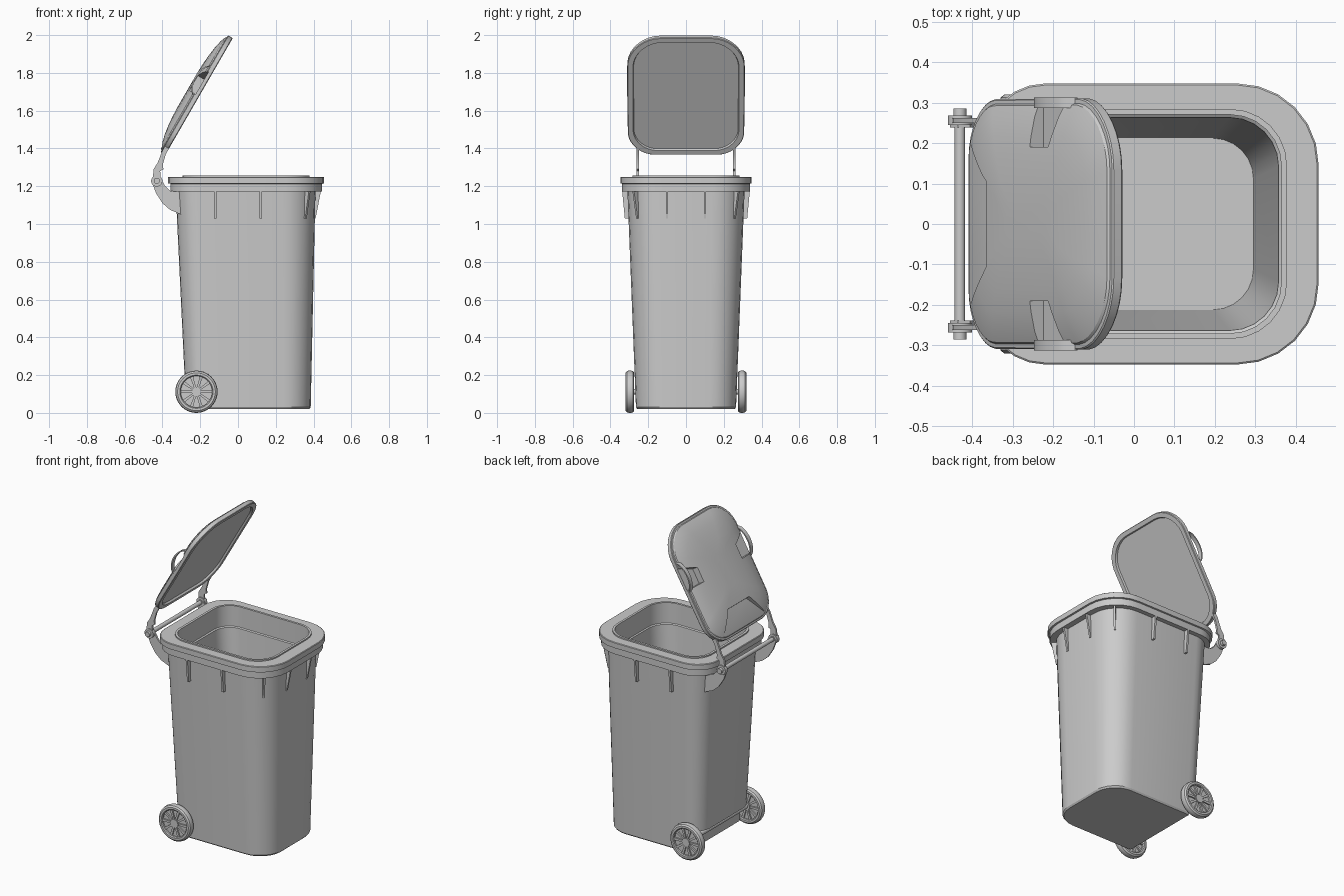
import bpy, bmesh, math
from mathutils import Matrix, Vector

if "Cube" in bpy.data.objects:
    bpy.data.objects.remove(bpy.data.objects["Cube"])


def make(name, verts, faces, mat=None):
    me = bpy.data.meshes.new(name)
    me.from_pydata([tuple(v) for v in verts], [], faces)
    bm = bmesh.new()
    bm.from_mesh(me)
    bmesh.ops.recalc_face_normals(bm, faces=bm.faces)
    if mat:
        bm.transform(mat)
    bm.to_mesh(me)
    bm.free()
    ob = bpy.data.objects.new(name, me)
    bpy.context.collection.objects.link(ob)
    return ob


def rounded(x0, x1, hy, rf, rb, z, n=6):
    """Rounded rectangle loop with its own front and back corner radii."""
    out = []
    for cx, cy, r, a0 in ((x1 - rf, hy - rf, rf, 0), (x0 + rb, hy - rb, rb, 90),
                          (x0 + rb, rb - hy, rb, 180), (x1 - rf, rf - hy, rf, 270)):
        for i in range(n + 1):
            a = math.radians(a0 + 90 * i / n)
            out.append((cx + r * math.cos(a), cy + r * math.sin(a), z))
    return out


def loft(name, rings, mat=None, closed=False):
    n, m = len(rings[0]), len(rings)
    faces = []
    for k in range(m if closed else m - 1):
        a, b = k * n, ((k + 1) % m) * n
        faces += [(a + i, a + (i + 1) % n, b + (i + 1) % n, b + i) for i in range(n)]
    if not closed:
        faces += [tuple(reversed(range(n))), tuple(range((m - 1) * n, m * n))]
    return make(name, [v for r in rings for v in r], faces, mat)


def prism(name, pts, y0, y1, mat=None):
    """Extrude an x-z outline along y."""
    return loft(name, [[(x, y, z) for x, z in pts] for y in (y0, y1)], mat)


def lathe_y(name, profile, x, z, n=32, closed=False):
    """Turn (y, radius) pairs about a y-axis through x, z."""
    rings = [[(x + r * math.cos(2 * math.pi * i / n), y, z + r * math.sin(2 * math.pi * i / n))
              for i in range(n)] for y, r in profile]
    return loft(name, rings, closed=closed)


def rod(name, x, z, y0, y1, r, n=20):
    return lathe_y(name, [(y0, r), (y1, r)], x, z, n)


def cut(ob, cutter):
    cutter.hide_render = True
    mod = ob.modifiers.new("cut", 'BOOLEAN')
    mod.operation, mod.object, mod.solver = 'DIFFERENCE', cutter, 'EXACT'
    bpy.context.view_layer.objects.active = ob
    bpy.ops.object.modifier_apply(modifier=mod.name)
    bpy.data.objects.remove(cutter)


# Hollow tapered body with stepped rim
body = loft("bin_body", [rounded(*p) for p in (
    (-.268, .378, .258, .14, .10, .02),
    (-.275, .385, .265, .145, .105, .03),
    (-.33, .41, .31, .175, .125, 1.172),
    (-.358, .446, .338, .195, .145, 1.172),
    (-.358, .446, .338, .195, .145, 1.213),
    (-.37, .456, .347, .20, .15, 1.215),
    (-.37, .456, .347, .20, .15, 1.247),
    (-.366, .452, .343, .196, .146, 1.25),
    (-.295, .378, .284, .14, .12, 1.25),
    (-.295, .378, .284, .14, .12, 1.258),
    (-.28, .364, .27, .126, .106, 1.258),
    (-.28, .364, .27, .126, .106, 1.13),
    (-.272, .357, .263, .12, .10, 1.125),
    (-.19, .295, .212, .10, .08, .19))])
# Axle recess at the lower back
cut(body, prism("axle_recess", [(-.5, -.1), (-.19, -.1), (-.19, .13), (-.22, .16), (-.5, .16)], -.5, .5))


# Stiffening ribs under the rim
def rib(name, x, y, deg, taper):
    pts = [(-.025, 1.175), (.032, 1.175),
           (.004 if taper else .018, 1.03), (-.025, 1.03)]
    prism(name, pts, -.006, .006,
          Matrix.Translation((x, y, 0)) @ Matrix.Rotation(math.radians(deg), 4, 'Z'))


for s in (1, -1):
    rib("side_rib", -.12, s * .306, s * 90, False)
    rib("side_rib", .12, s * .306, s * 90, False)
    rib("corner_rib", .357, s * .257, s * 45, True)
    rib("front_rib", .407, s * .1, 0, True)

# Lid, built flat (x from hinge to front edge) then tilted open
TILT = Matrix.Translation((-.385, 0, 1.365)) @ Matrix.Rotation(math.radians(-60), 4, 'Y')
L = .715


def lid_ring(d, w):
    ring = rounded(d, L - d, .295 - d, max(.16 - d * .6, .04), max(.13 - d * .5, .03), w, 8)
    return [(x, y * (1 + .075 * (1 - ((x - L / 2) / (L / 2)) ** 2)), z) for x, y, z in ring]


lid = loft("lid", [lid_ring(*p) for p in (
    (.032, .012), (.028, 0), (.003, 0), (0, .004), (0, .026), (.003, .029), (.012, .03),
    (.016, .036), (.045, .047), (.09, .057), (.14, .064), (.2, .069), (.26, .071))], TILT)
# Trapezoid hollow beside the hinge
loft("x", [[(-.03, -.25, .034), (.15, -.10, .044), (.15, .10, .044), (-.03, .25, .034)],
           [(-.03, -.27, .2), (.18, -.13, .2), (.18, .13, .2), (-.03, .27, .2)]], TILT).name = "lid_hollow"
cut(lid, bpy.data.objects["lid_hollow"])

for s in (1, -1):
    # Grip pocket in the lid side and the bowed handle over it
    cut(lid, loft("grip_pocket", [
        [(.36, s * .19, z), (.45, s * .19, z), (.53, s * .4, z), (.36, s * .4, z)]
        for z in (.022, .2)], TILT))
    arc = []
    for i in range(13):
        t = i / 12
        x, w = .345 + .185 * t, .022 + .042 * math.sin(math.pi * t) ** .6
        y = .30
        arc.append([(x, s * (y - .014), w), (x, s * (y + .012), w),
                    (x, s * (y + .012), w + .008), (x, s * (y - .014), w + .008)])
    loft("lid_handle", arc, TILT)

    # Lid arm, hinge boss and body bracket
    prism("lid_arm", [(-.452, 1.225), (-.447, 1.29), (-.425, 1.325), (-.40, 1.39), (-.375, 1.43),
                      (-.362, 1.405), (-.382, 1.37), (-.398, 1.315), (-.395, 1.29), (-.412, 1.28), (-.408, 1.22)],
          s * .25, s * .262)
    rod("hinge_boss", -.43, 1.228, s * .244, s * .268, .03)
    rod("hinge_cap", -.43, 1.228, s * .266, s * .285, .016)
    prism("hinge_bracket", [(-.455, 1.22), (-.435, 1.165), (-.40, 1.11), (-.36, 1.075), (-.30, 1.05),
                            (-.30, 1.175), (-.36, 1.175), (-.385, 1.20), (-.405, 1.235), (-.435, 1.245)],
          s * .238, s * .25)

    # Wheel: tyre, recessed disc, spokes and hub
    wx, wz, wy = -.22, .112, s * .297
    lathe_y("tyre", [(wy + a, r) for a, r in (
        (-.018, .083), (-.023, .088), (-.023, .10), (-.016, .109), (-.006, .112), (.006, .112),
        (.016, .109), (.023, .10), (.023, .088), (.018, .083))], wx, wz, 40, True)
    rod("wheel_disc", wx, wz, wy - .007, wy + .007, .086, 40)
    rod("wheel_hub", wx, wz, wy - .021, wy + .021, .026, 20)
    for k in range(10):
        m = (Matrix.Translation((wx, wy, wz)) @ Matrix.Rotation(k * math.pi / 5, 4, 'Y'))
        prism("wheel_spoke", [(.02, -.005), (.086, -.008), (.086, .008), (.02, .005)], -.016, .016, m)

# Hinge bar and axle
rod("hinge_bar", -.43, 1.228, -.25, .25, .013)
rod("axle", -.22, .112, -.29, .29, .014)

# Smooth shading with sharp creases kept
bpy.ops.object.select_all(action='DESELECT')
for ob in bpy.context.scene.objects:
    ob.select_set(True)
bpy.context.view_layer.objects.active = body
bpy.ops.object.shade_smooth_by_angle(angle=math.radians(30))
